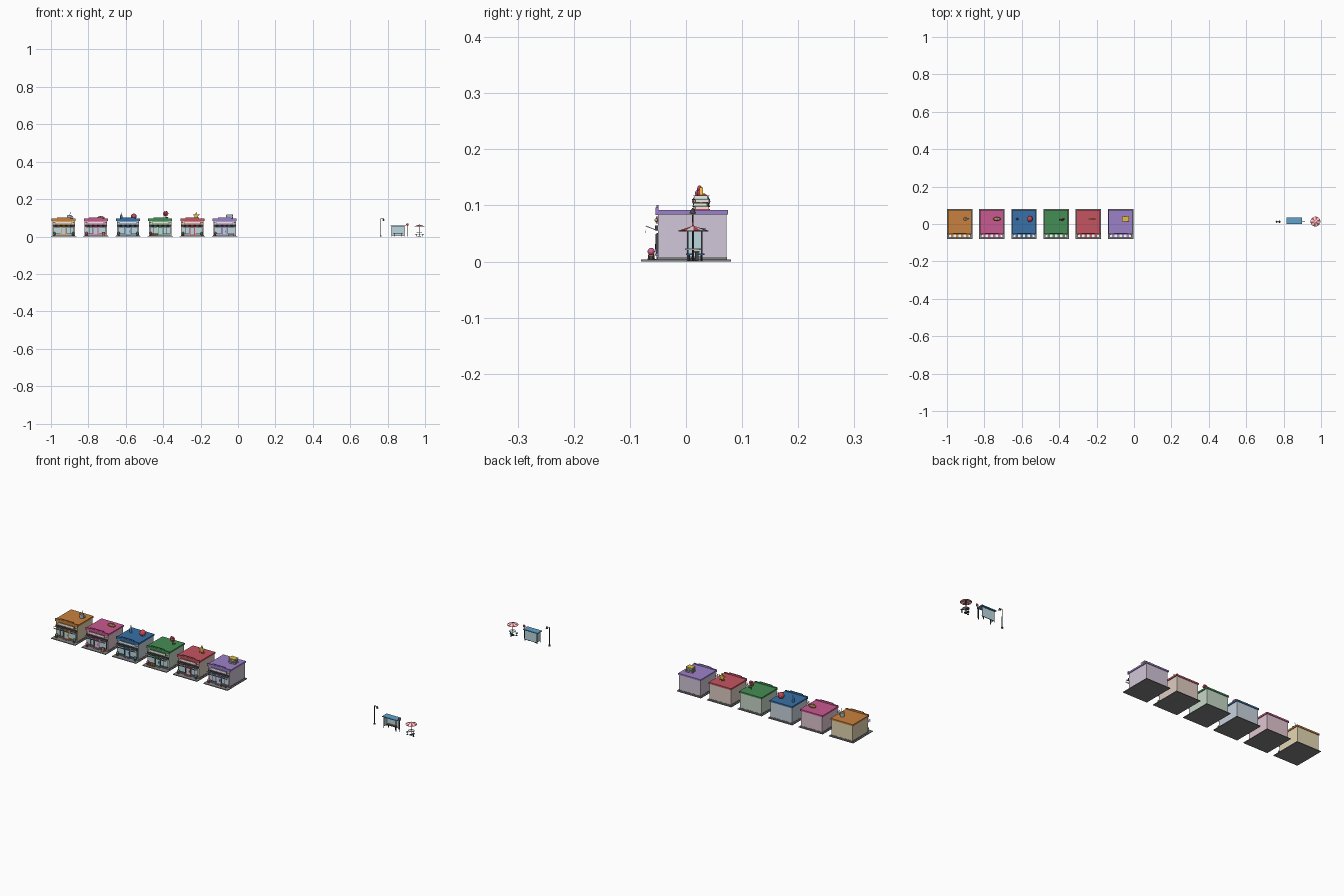
import bpy, bmesh
from math import pi, sin, cos
from mathutils import Matrix, Vector

if "Cube" in bpy.data.objects:
    bpy.data.objects.remove(bpy.data.objects["Cube"])

MATS = {}
PAL = dict(dark=(.06, .06, .07), pave=(.22, .22, .23), white=(.88, .86, .82), glass=(.5, .68, .74),
           wood=(.33, .15, .06), red=(.62, .06, .09), blue=(.06, .25, .5), green=(.08, .32, .12),
           yellow=(.8, .5, .06), pink=(.65, .12, .3), orange=(.65, .25, .06), cream=(.8, .65, .4))

def finish(ob, name, col):
    ob.name = name
    rgb = PAL[col] if isinstance(col, str) else col
    if rgb not in MATS:
        m = bpy.data.materials.new("colour")
        m.diffuse_color = (*rgb, 1)
        m.use_nodes = True
        m.node_tree.nodes["Principled BSDF"].inputs["Base Color"].default_value = m.diffuse_color
        MATS[rgb] = m
    ob.data.materials.append(MATS[rgb])
    return ob

def box(name, x0, x1, y0, y1, z0, z1, col, rot=None):
    bpy.ops.mesh.primitive_cube_add(size=1, location=((x0+x1)/2, (y0+y1)/2, (z0+z1)/2), rotation=rot or (0, 0, 0))
    ob = bpy.context.object
    ob.scale = (x1-x0, y1-y0, z1-z0)
    return finish(ob, name, col)

def cone(name, x, y, z0, z1, r0, r1, col, n=12, rot=(0, 0, 0)):
    bpy.ops.mesh.primitive_cone_add(vertices=n, radius1=r0, radius2=r1, depth=z1-z0,
                                    location=(x, y, (z0+z1)/2), rotation=rot)
    return finish(bpy.context.object, name, col)

def ball(name, x, y, z, r, col, scale=(1, 1, 1)):
    bpy.ops.mesh.primitive_uv_sphere_add(segments=14, ring_count=8, radius=r, location=(x, y, z))
    ob = bpy.context.object
    ob.scale = scale
    bpy.ops.object.shade_smooth()
    return finish(ob, name, col)

def ring(name, x, y, z, R, r, col, rot=(0, 0, 0)):
    bpy.ops.mesh.primitive_torus_add(major_radius=R, minor_radius=r, major_segments=18, minor_segments=8,
                                     location=(x, y, z), rotation=rot)
    bpy.ops.object.shade_smooth()
    return finish(bpy.context.object, name, col)

def prism(name, pts, x, y, z, depth, col):
    # profile in the xz plane, extruded along y
    me = bpy.data.meshes.new(name)
    bm = bmesh.new()
    f = bm.faces.new([bm.verts.new((x+a, y-depth/2, z+b)) for a, b in pts])
    r = bmesh.ops.extrude_face_region(bm, geom=[f])
    bmesh.ops.translate(bm, vec=(0, depth, 0), verts=[v for v in r['geom'] if isinstance(v, bmesh.types.BMVert)])
    bmesh.ops.recalc_face_normals(bm, faces=bm.faces)
    bm.to_mesh(me)
    bm.free()
    ob = bpy.data.objects.new(name, me)
    bpy.context.collection.objects.link(ob)
    return finish(ob, name, col)

def shop(c, wall, trim):
    # pavement, walls, roof and trim
    box("pavement", c-.068, c+.068, -.08, .08, 0, .0035, "pave")
    box("walls", c-.06, c+.06, -.05, .072, .0035, .085, wall)
    box("plinth", c-.061, c+.061, -.052, .073, .0035, .008, "pave")
    box("roof", c-.0635, c+.0635, -.05, .075, .084, .092, trim)
    box("parapet", c-.064, c+.064, -.054, -.049, .083, .096, trim)
    box("signboard_top", c-.036, c+.036, -.053, -.049, .096, .101, trim)
    box("fascia", c-.06, c+.06, -.055, -.05, .055, .064, "dark")
    box("sign_strip", c-.045, c+.045, -.0535, -.05, .068, .08, trim)
    box("sign_panel", c-.042, c+.042, -.0545, -.053, .07, .078, "white")
    # striped awning with valance, tilted up to the outside
    w = .118/9
    for i in range(9):
        x = c-.059+i*w
        col = "white" if i % 2 == 0 else trim
        box("awning_stripe", x, x+w, -.0725, -.05, .0585, .06, col, (-.38, 0, 0))
        box("awning_valance", x, x+w, -.0725, -.0712, .051, .0555, col)
    # shop windows and door
    for x0, x1 in ((-.054, -.016), (.016, .054)):
        box("window_frame", c+x0, c+x1, -.0525, -.05, .014, .051, "dark")
        box("window_glass", c+x0+.002, c+x1-.002, -.0535, -.051, .016, .049, "glass")
        m = c+(x0+x1)/2
        box("window_bar", m-.0006, m+.0006, -.0542, -.052, .016, .049, "dark")
        box("window_sill", c+x0-.001, c+x1+.001, -.0555, -.05, .011, .014, trim)
    box("door_frame", c-.013, c+.013, -.0525, -.05, .0035, .05, trim)
    box("door_glass", c-.0095, c+.0095, -.0535, -.051, .011, .046, "glass")
    box("door_handle", c+.006, c+.007, -.0555, -.053, .022, .031, "dark")
    box("door_step", c-.015, c+.015, -.06, -.05, .0035, .005, "pave")
    # wall lights
    for s in (-1, 1):
        ball("wall_light", c+s*.053, -.053, .074, .003, "yellow")

def planter(x, pot, plant):
    cone("planter", x, -.062, .0035, .013, .0045, .006, pot, 10)
    ball("plant", x, -.062, .018, .0065, plant)

WALLS = [(.78, .68, .45), (.75, .57, .63), (.58, .65, .72), (.57, .68, .57), (.73, .61, .54), (.64, .57, .69)]
TRIMS = [(.58, .22, .05), (.58, .1, .28), (.04, .16, .38), (.06, .27, .09), (.56, .09, .12), (.33, .22, .58)]
CX = [-.932+.172*i for i in range(6)]
for c, w, t in zip(CX, WALLS, TRIMS):
    shop(c, w, t)

Y = .027
# roof cup with handle and straw
x = -.902
cone("cup", x, Y, .092, .113, .009, .012, "glass")
cone("cup_drink", x, Y, .1125, .1138, .0105, .0105, "wood")
ring("cup_handle", x+.014, Y, .103, .006, .0016, "glass", (pi/2, 0, 0))
cone("straw", x+.004, Y, .112, .132, .0012, .0012, "white", 8, (0, .25, 0))

# roof loaf
ball("loaf", -.733, Y, .1, .011, "wood", (1.9, .9, .8))
for i in (-1, 0, 1):
    box("loaf_cut", -.733+i*.009-.001, -.733+i*.009+.001, Y-.006, Y+.006, .106, .1095, "cream")

# roof bottle and ball
cone("bottle", -.624, Y, .092, .112, .006, .006, "blue")
cone("bottle_shoulder", -.624, Y, .112, .118, .006, .002, "blue")
cone("bottle_neck", -.624, Y, .118, .128, .002, .002, "white")
ball("roof_ball", -.557, Y, .107, .0155, "red")
ring("ball_band", -.557, Y, .107, .0153, .0012, "white", (0, .4, 0))

# roof flower on a stem
x = -.387
cone("stem", x, Y, .092, .122, .0018, .0018, "green", 8)
for i in range(6):
    a = i*pi/3
    ball("petal", x+.009*cos(a), Y-.003, .122+.009*sin(a), .006, "red", (1, .7, 1))
ball("flower_centre", x, Y-.005, .122, .006, "pink")
ball("leaf", x+.008, Y, .101, .007, "green", (1, .4, .5))

# roof star
pts = [((.021 if i % 2 == 0 else .009)*sin(i*pi/5), (.021 if i % 2 == 0 else .009)*cos(i*pi/5)) for i in range(10)]
prism("star", pts, -.223, Y, .111, .006, "yellow")
cone("star_post", -.223, Y, .092, .105, .0018, .0018, "dark", 8)

# stack of books
for i, (col, r) in enumerate([("red", .1), ("green", -.08), ("blue", .12), ("yellow", -.05)]):
    z = .092+i*.0065
    box("book_pages", -.061, -.028, Y-.012, Y+.012, z+.001, z+.0055, "white", (0, 0, r))
    for dz in (0, .005):
        box("book_cover", -.063, -.027, Y-.014, Y+.014, z+dz, z+dz+.0013, col, (0, 0, r))

# goods and planters on the pavement
for i, c in enumerate(CX):
    planter(c-.05, "wood", ["green", "pink", "green", "red", "green", "pink"][i])
    if i % 2 == 0:
        planter(c+.05, "blue", "green")
for i in range(3):
    x = CX[3]-.038+i*.011
    box("crate", x-.0045, x+.0045, -.067, -.057, .0035, .012, "wood")
    ball("crate_goods", x, -.062, .013, .004, ["red", "yellow", "orange"][i])
box("bench_display", CX[5]+.02, CX[5]+.05, -.067, -.058, .01, .013, "wood")
for x in (CX[5]+.023, CX[5]+.047):
    box("display_leg", x-.001, x+.001, -.066, -.059, .0035, .01, "dark")
for s in (-1, 1):
    box("sidewalk_board", CX[1]+.034, CX[1]+.049, -.0625+s*.0035, -.061+s*.0035, .0035, .024, "wood", (s*.25, 0, 0))

# street lamp
P = .012
cone("lamp_base", .763, P, 0, .006, .0055, .004, "dark")
cone("lamp_post", .763, P, .005, .095, .002, .0015, "dark", 8)
box("lamp_arm", .762, .781, P-.001, P+.001, .093, .0955, "dark")
cone("lamp_shade", .778, P, .086, .094, .006, .002, "dark")
ball("lamp_bulb", .778, P, .086, .003, "yellow")

# bus shelter
for x in (.822, .89):
    for y in (.003, .028):
        box("shelter_post", x-.0012, x+.0012, y-.0012, y+.0012, 0, .056, "dark")
box("shelter_roof", .815, .897, -.001, .035, .056, .06, (.12, .36, .6))
box("shelter_back", .822, .89, .0275, .0287, .008, .054, "glass")
box("shelter_side", .8215, .8225, .004, .027, .008, .054, "glass")
for z in (.007, .054):
    box("shelter_rail", .822, .89, .027, .029, z-.001, z+.001, "dark")
box("shelter_bench", .83, .882, .014, .024, .016, .0185, "wood")
for x in (.836, .876):
    box("bench_leg", x-.001, x+.001, .016, .022, 0, .016, "dark")
cone("stop_pole", .906, P, 0, .064, .0013, .0013, "dark", 8)
cone("stop_disc", .906, P, .063, .065, .007, .007, "red", 16, (pi/2, 0, 0))

# umbrella table with stools
U, V = .97, .013
cone("table_foot", U, V, 0, .002, .009, .009, "dark")
cone("umbrella_pole", U, V, 0, .064, .0013, .0013, "dark", 8)
cone("table_top", U, V, .021, .0235, .015, .015, "white", 16)
n = 12
for i in range(n):
    a, b = 2*pi*i/n, 2*pi*(i+1)/n
    me = bpy.data.meshes.new("panel")
    ring_pts = [(U+.027*cos(t), V+.027*sin(t), .055) for t in (a, b)]
    me.from_pydata([(U, V, .064)] + ring_pts, [], [(0, 1, 2)])
    ob = bpy.data.objects.new("umbrella_panel", me)
    bpy.context.collection.objects.link(ob)
    finish(ob, "umbrella_panel", "white" if i % 2 else "red")
    so = ob.modifiers.new("thick", 'SOLIDIFY')
    so.thickness = .001
for i in range(3):
    a = pi/2+i*2*pi/3
    sx, sy = U+.02*cos(a), V+.014*sin(a)
    cone("stool_seat", sx, sy, .012, .0145, .006, .006, "blue")
    cone("stool_leg", sx, sy, .001, .012, .0012, .0012, "dark", 8)
    cone("stool_foot", sx, sy, 0, .0015, .0045, .0045, "dark")
